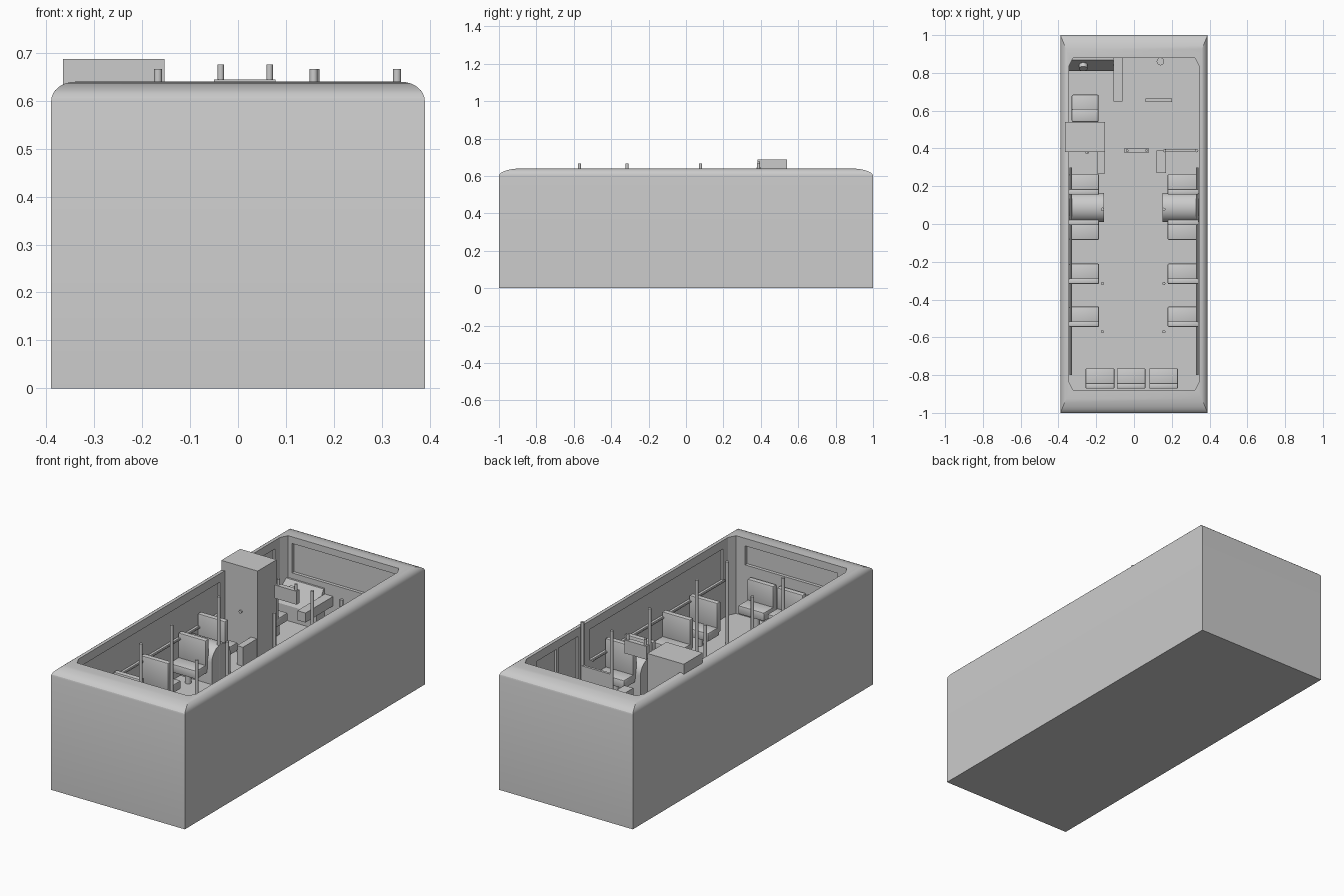
import bpy, bmesh, math
from mathutils import Vector

if "Cube" in bpy.data.objects:
    bpy.data.objects.remove(bpy.data.objects["Cube"])

FLOOR = 0.23


def add_mesh(name, bm, smooth=False):
    bmesh.ops.recalc_face_normals(bm, faces=bm.faces)
    me = bpy.data.meshes.new(name)
    bm.to_mesh(me)
    bm.free()
    ob = bpy.data.objects.new(name, me)
    bpy.context.collection.objects.link(ob)
    if smooth:
        bpy.ops.object.select_all(action='DESELECT')
        bpy.context.view_layer.objects.active = ob
        ob.select_set(True)
        bpy.ops.object.shade_smooth_by_angle(angle=math.radians(35))
    return ob


def box(name, x0, x1, y0, y1, z0, z1, bevel=0.0):
    bm = bmesh.new()
    bmesh.ops.create_cube(bm, size=1)
    for v in bm.verts:
        v.co = Vector((x0 + (v.co.x + .5) * (x1 - x0),
                       y0 + (v.co.y + .5) * (y1 - y0),
                       z0 + (v.co.z + .5) * (z1 - z0)))
    if bevel:
        bmesh.ops.bevel(bm, geom=bm.edges[:], offset=bevel, segments=2,
                        profile=0.5, affect='EDGES')
    return add_mesh(name, bm, bool(bevel))


def prism(name, pts, offset, smooth=False):
    """Extrude a closed outline of 3D points along an offset."""
    bm = bmesh.new()
    f = bm.faces.new([bm.verts.new(p) for p in pts])
    r = bmesh.ops.extrude_face_region(bm, geom=[f])
    vs = [g for g in r['geom'] if isinstance(g, bmesh.types.BMVert)]
    bmesh.ops.translate(bm, verts=vs, vec=offset)
    return add_mesh(name, bm, smooth)


def rod(name, a, b, r, sides=12):
    a, b = Vector(a), Vector(b)
    d = b - a
    bm = bmesh.new()
    bmesh.ops.create_cone(bm, cap_ends=True, segments=sides,
                          radius1=r, radius2=r, depth=d.length)
    ob = add_mesh(name, bm, True)
    ob.location = (a + b) / 2
    ob.rotation_euler = d.to_track_quat('Z', 'Y').to_euler()
    return ob


def cut(target, cutter):
    m = target.modifiers.new('cut', 'BOOLEAN')
    m.operation, m.solver, m.object = 'DIFFERENCE', 'EXACT', cutter
    bpy.context.view_layer.objects.active = target
    bpy.ops.object.modifier_apply(modifier=m.name)
    bpy.data.objects.remove(cutter)


# body shell: straight sides, rounded top rim lofted from rectangles
bm = bmesh.new()
levels = [(0.39, 1.0, 0.0)]
for i in range(9):
    t = math.pi / 2 * i / 8
    levels.append((0.39 - 0.05 * (1 - math.cos(t)),
                   1 - 0.12 * (1 - math.cos(t)), 0.6 + 0.04 * math.sin(t)))
rings = [[bm.verts.new((sx * x, sy * y, z))
          for sx, sy in ((-1, -1), (1, -1), (1, 1), (-1, 1))] for x, y, z in levels]
for a, b in zip(rings, rings[1:]):
    for i in range(4):
        j = (i + 1) % 4
        bm.faces.new((a[i], a[j], b[j], b[i]))
bm.faces.new(rings[0])
bm.faces.new(rings[-1])
shell = add_mesh('body_shell', bm)

# cabin hollow with clipped corners
X, Y, c = 0.343, 0.878, 0.02
plan = [(-X + c, -Y), (X - c, -Y), (X, -Y + 2 * c), (X, Y - 2 * c),
        (X - c, Y), (-X + c, Y), (-X, Y - 2 * c), (-X, -Y + 2 * c)]
cut(shell, prism('cabin_cutter', [(x, y, FLOOR) for x, y in plan], (0, 0, 0.6)))

# window and door recesses in the inner walls
for x0, x1, y0, y1, z0, z1 in [
        (-0.355, -0.3, -0.80, 0.34, 0.43, 0.595),
        (0.3, 0.355, -0.80, 0.31, 0.43, 0.595),
        (-0.355, -0.3, 0.56, 0.80, 0.43, 0.595),
        (0.3, 0.355, 0.41, 0.57, 0.26, 0.595),
        (0.3, 0.355, 0.59, 0.75, 0.26, 0.595),
        (-0.30, 0.30, 0.8, 0.895, 0.45, 0.605),
        (-0.27, 0.27, -0.895, -0.8, 0.50, 0.6)]:
    cut(shell, box('recess_cutter', x0, x1, y0, y1, z0, z1))
bpy.ops.object.select_all(action='DESELECT')
shell.select_set(True)
bpy.context.view_layer.objects.active = shell
bpy.ops.object.shade_smooth_by_angle(angle=math.radians(25))


def seat(x0, x1, y_back, facing, z=0.33, top=0.46, depth=0.108):
    """Cushion, backrest and pedestal; facing is +1 or -1 along y."""
    def span(a, b):
        return sorted((y_back + facing * a, y_back + facing * b))
    box('seat_cushion', x0, x1, *span(0.012, depth), z - 0.045, z, 0.006)
    box('seat_backrest', x0, x1, *span(0, 0.03), z - 0.03, top, 0.006)
    xm, ym = (x0 + x1) / 2, y_back + facing * 0.06
    rod('seat_pedestal', (xm, ym, FLOOR - 0.01), (xm, ym, z - 0.03), 0.016)


# side seats in mirrored pairs, then the rear row
for x0, x1 in ((-0.345, -0.185), (0.178, 0.342)):
    seat(x0, x1, -0.545, 1)
    seat(x0, x1, -0.318, 1)
    seat(x0, x1, 0.024, -1)
    seat(x0, x1, 0.155, 1, 0.35, 0.50)
for x in (-0.18, -0.015, 0.157):
    seat(x - 0.076, x + 0.076, -0.872, 1, 0.34, 0.45)

# wheel arches between the back-to-back seats
for x0, dx in ((-0.35, 0.19), (0.15, 0.2)):
    prof = [(x0, 0.01, FLOOR - 0.01)]
    for i in range(13):
        t = math.pi * (1 - i / 12)
        prof.append((x0, 0.0875 + 0.0775 * math.cos(t), 0.345 + 0.07 * math.sin(t)))
    prof.append((x0, 0.165, FLOOR - 0.01))
    prism('wheel_arch', prof, (dx, 0, 0), True)

# grab poles
for x in (-0.167, 0.158):
    for y in (-0.57, -0.315, 0.078):
        rod('grab_pole', (x, y, FLOOR - 0.01), (x, y, 0.667), 0.0085)
for x in (0.162, 0.332):
    rod('partition_pole', (x, 0.388, FLOOR - 0.01), (x, 0.388, 0.667), 0.0085)
box('partition_panel', 0.165, 0.33, 0.385, 0.398, 0.26, 0.44)

# wall side handrails
for s in (-1, 1):
    rod('side_rail', (s * 0.335, -0.8, 0.43), (s * 0.335, 0.3, 0.43), 0.006, 8)

# low steps beside the front seats
box('left_step', -0.192, -0.157, 0.265, 0.385, FLOOR - 0.01, 0.33)
box('right_step', 0.118, 0.17, 0.27, 0.388, FLOOR - 0.01, 0.33)

# tall cabinet behind the driver
box('equipment_cabinet', -0.365, -0.153, 0.382, 0.54, FLOOR - 0.01, 0.688)
rod('cabinet_knob', (-0.25, 0.385, 0.45), (-0.25, 0.374, 0.45), 0.008)

# hanging display with two short brackets
box('aisle_display', -0.05, 0.078, 0.376, 0.402, 0.575, 0.645)
for x in (-0.036, 0.066):
    rod('display_bracket', (x, 0.389, 0.63), (x, 0.389, 0.676), 0.007)

# driver seat
box('driver_cushion', -0.33, -0.187, 0.575, 0.685, 0.30, 0.345, 0.008)
box('driver_backrest', -0.33, -0.187, 0.54, 0.61, 0.32, 0.47, 0.008)
box('driver_seat_base', -0.30, -0.22, 0.57, 0.66, FLOOR - 0.01, 0.31)

# dashboard with a steep sloped face and a control knob
prism('dashboard', [(-0.345, 0.81, FLOOR - 0.01), (-0.345, 0.81, 0.31),
                    (-0.345, 0.868, 0.42), (-0.345, 0.885, 0.42),
                    (-0.345, 0.885, FLOOR - 0.01)], (0.236, 0, 0))
rod('steering_column', (-0.268, 0.85, 0.37), (-0.268, 0.822, 0.39), 0.022, 16)

# cab counter, low barrier and fare post near the front door
box('cab_counter', -0.108, -0.06, 0.648, 0.885, 0.34, 0.39)
box('front_barrier', 0.06, 0.20, 0.645, 0.665, FLOOR - 0.01, 0.40)
rod('fare_post', (0.14, 0.86, FLOOR - 0.01), (0.14, 0.86, 0.40), 0.011)
rod('fare_reader', (0.14, 0.86, 0.38), (0.14, 0.86, 0.43), 0.02, 16)
